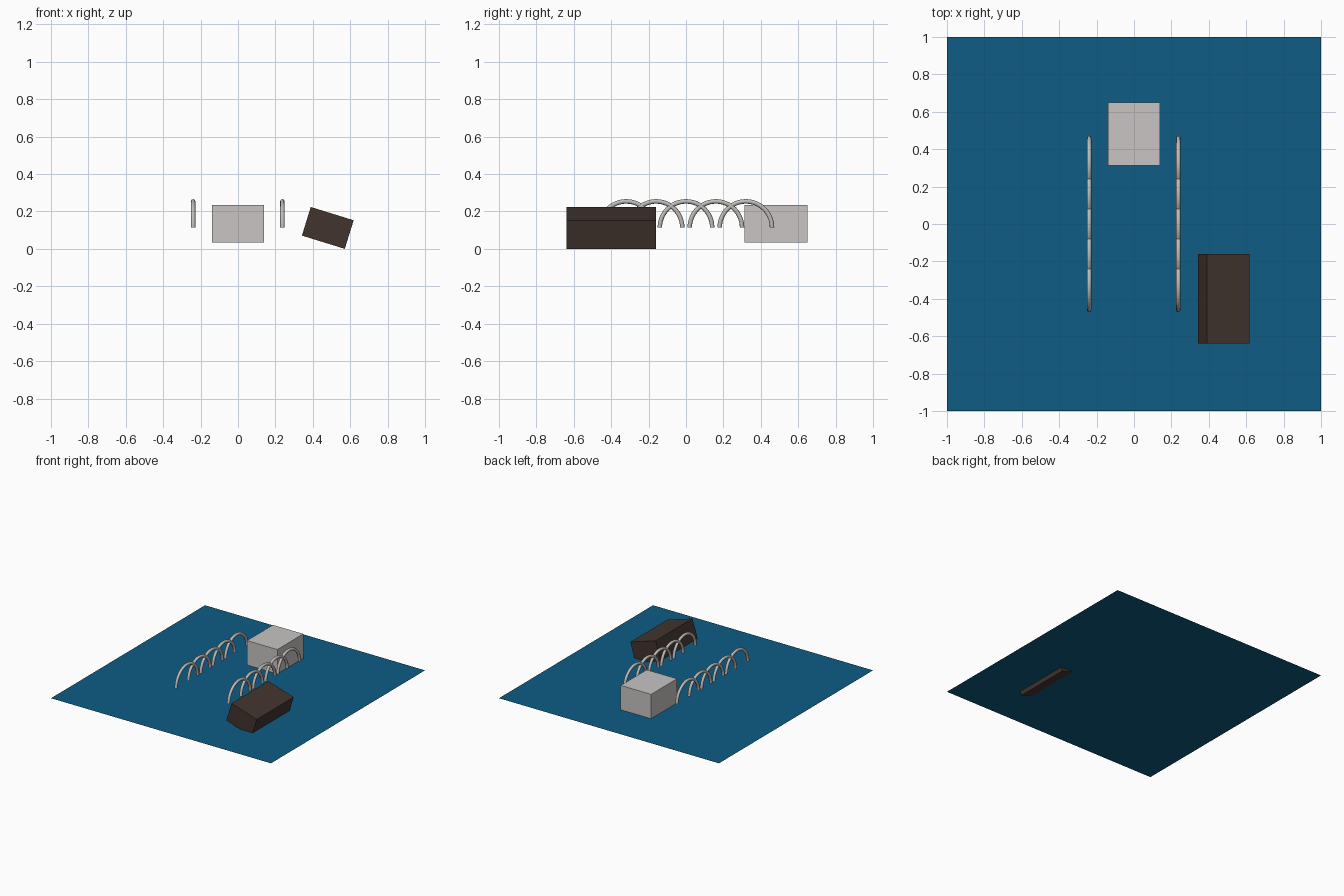
import bpy, bmesh, math
from mathutils import Matrix, Vector

if "Cube" in bpy.data.objects:
    bpy.data.objects.remove(bpy.data.objects["Cube"])

WATER_Z = 0.032


def material(name, rgb):
    # sRGB 0-255 to linear
    m = bpy.data.materials.new(name)
    lin = [((c / 255 + 0.055) / 1.055) ** 2.4 if c > 10 else c / 255 / 12.92 for c in rgb]
    m.diffuse_color = (*lin, 1)
    m.use_nodes = True
    m.node_tree.nodes["Principled BSDF"].inputs["Base Color"].default_value = m.diffuse_color
    return m


water_blue = material("water blue", (14, 92, 132))
pale_grey = material("pale grey", (200, 197, 195))
rib_grey = material("rib grey", (192, 190, 186))
dark_brown = material("dark brown", (66, 52, 47))


def make_object(name, bm, mat):
    me = bpy.data.meshes.new(name)
    bm.to_mesh(me)
    bm.free()
    ob = bpy.data.objects.new(name, me)
    bpy.context.collection.objects.link(ob)
    me.materials.append(mat)
    return ob


def box(name, size, centre, mat, tilt=0.0):
    bm = bmesh.new()
    bmesh.ops.create_cube(bm, size=1, matrix=Matrix.Diagonal((*size, 1)))
    ob = make_object(name, bm, mat)
    ob.location = centre
    ob.rotation_euler.y = tilt
    return ob


def arch(name, x, y, mat, radius=0.14, tube=0.012, sides=8, steps=24):
    # Half ring standing in the y-z plane, open at its feet
    bm = bmesh.new()
    rings = []
    for i in range(steps + 1):
        a = math.pi * i / steps
        out = Vector((0, math.cos(a), math.sin(a)))
        ring = []
        for j in range(sides):
            b = math.tau * j / sides
            ring.append(bm.verts.new(out * (radius + tube * math.cos(b))
                                     + Vector((tube * math.sin(b), 0, 0))))
        rings.append(ring)
    for r0, r1 in zip(rings, rings[1:]):
        for j in range(sides):
            k = (j + 1) % sides
            bm.faces.new((r0[j], r0[k], r1[k], r1[j]))
    bmesh.ops.recalc_face_normals(bm, faces=bm.faces)
    for f in bm.faces:
        f.smooth = True
    ob = make_object(name, bm, mat)
    ob.location = (x, y, WATER_Z + 0.082)
    return ob


# Flat water sheet
bm = bmesh.new()
bmesh.ops.create_grid(bm, x_segments=1, y_segments=1, size=1)
make_object("water", bm, water_blue).location.z = WATER_Z

# Pale block resting on the water
box("pale_block", (0.276, 0.337, 0.2), (0, 0.482, WATER_Z + 0.1025), pale_grey)

# Tilted crate, partly sunk
box("tilted_crate", (0.24, 0.48, 0.16), (0.48, -0.4, 0.112), dark_brown, tilt=0.3)

# Two rows of overlapping rib arches
for side, x in (("left", -0.24), ("right", 0.237)):
    for i in range(5):
        arch(f"{side}_rib_{i + 1}", x, -0.32 + 0.16 * i, rib_grey)
